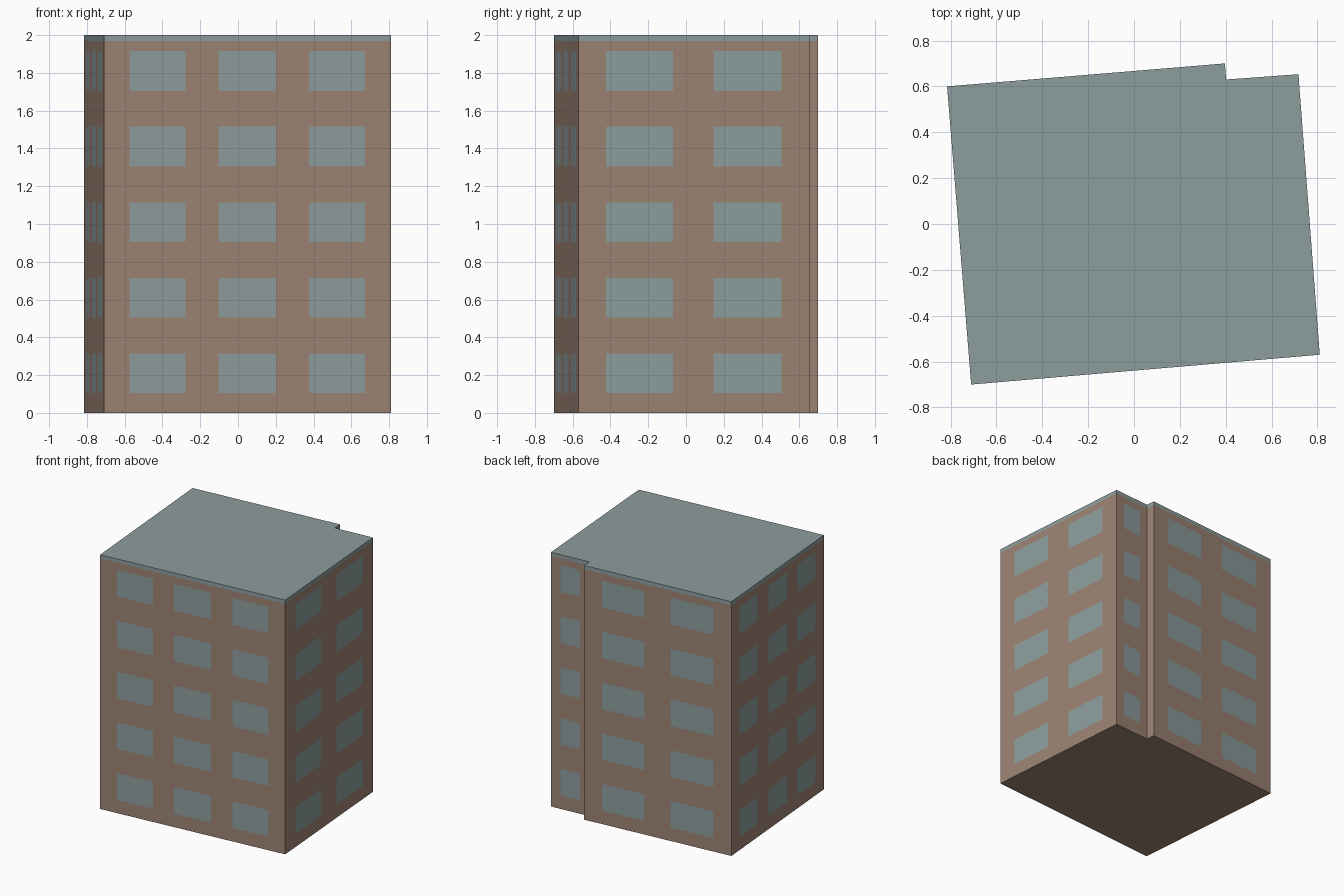
import bpy, bmesh
from mathutils import Vector

cube = bpy.data.objects.get("Cube")
if cube:
    bpy.data.objects.remove(cube, do_unlink=True)


def make_material(name, rgb):
    mat = bpy.data.materials.new(name)
    mat.use_nodes = True
    mat.diffuse_color = (*rgb, 1)
    mat.node_tree.nodes["Principled BSDF"].inputs["Base Color"].default_value = (*rgb, 1)
    return mat


brick = make_material("brown wall", (0.335, 0.230, 0.172))
slate = make_material("blue grey", (0.270, 0.340, 0.340))

FLOORS, PITCH, SILL, HEAD = 5, 0.4, 0.105, 0.315
ROOF_BASE, TOP = 1.97, 2.0

# Footprint corners, counter-clockwise, each with the window spans of the wall that starts there
three = [(0.09, 0.285), (0.40, 0.60), (0.715, 0.91)]
two = [(0.12, 0.41), (0.585, 0.88)]
walls = [
    ((-0.71, -0.70), three),          # front
    ((0.81, -0.57), two),             # right side
    ((0.717, 0.653), [(0.25, 0.76)]), # recessed back
    ((0.402, 0.63), []),              # return of the recess
    ((0.396, 0.70), two),             # main back
    ((-0.815, 0.60), three),          # left side
]
corners = [Vector(c) for c, _ in walls]


def finish(bm, name, materials):
    bmesh.ops.remove_doubles(bm, verts=bm.verts, dist=0.0005)
    bmesh.ops.recalc_face_normals(bm, faces=bm.faces)
    mesh = bpy.data.meshes.new(name)
    bm.to_mesh(mesh)
    bm.free()
    for mat in materials:
        mesh.materials.append(mat)
    obj = bpy.data.objects.new(name, mesh)
    bpy.context.collection.objects.link(obj)
    return obj


# Walls as one shell, with the window panes cut in as their own faces
levels = [0.0]
for floor in range(FLOORS):
    levels += [SILL + PITCH * floor, HEAD + PITCH * floor]
levels.append(ROOF_BASE)

ring, pane_columns = [], set()
for i, (_, spans) in enumerate(walls):
    start, end = corners[i], corners[(i + 1) % len(corners)]
    ring.append(start)
    for a, b in spans:
        pane_columns.add(len(ring))
        ring += [start.lerp(end, a), start.lerp(end, b)]

bm = bmesh.new()
rows = [[bm.verts.new((p.x, p.y, z)) for p in ring] for z in levels]
for r in range(len(levels) - 1):
    for c in range(len(ring)):
        n = (c + 1) % len(ring)
        face = bm.faces.new((rows[r][c], rows[r][n], rows[r + 1][n], rows[r + 1][c]))
        face.material_index = int(c in pane_columns and r % 2 == 1)
bm.faces.new(list(reversed(rows[0])))
bm.faces.new(rows[-1])
finish(bm, "walls_with_windows", [brick, slate])

# Flat roof slab
bm = bmesh.new()
base = bm.faces.new([bm.verts.new((p.x, p.y, ROOF_BASE)) for p in corners])
top = bmesh.ops.extrude_face_region(bm, geom=[base], use_keep_orig=True)
for v in top["geom"]:
    if isinstance(v, bmesh.types.BMVert):
        v.co.z = TOP
finish(bm, "roof_slab", [slate])
